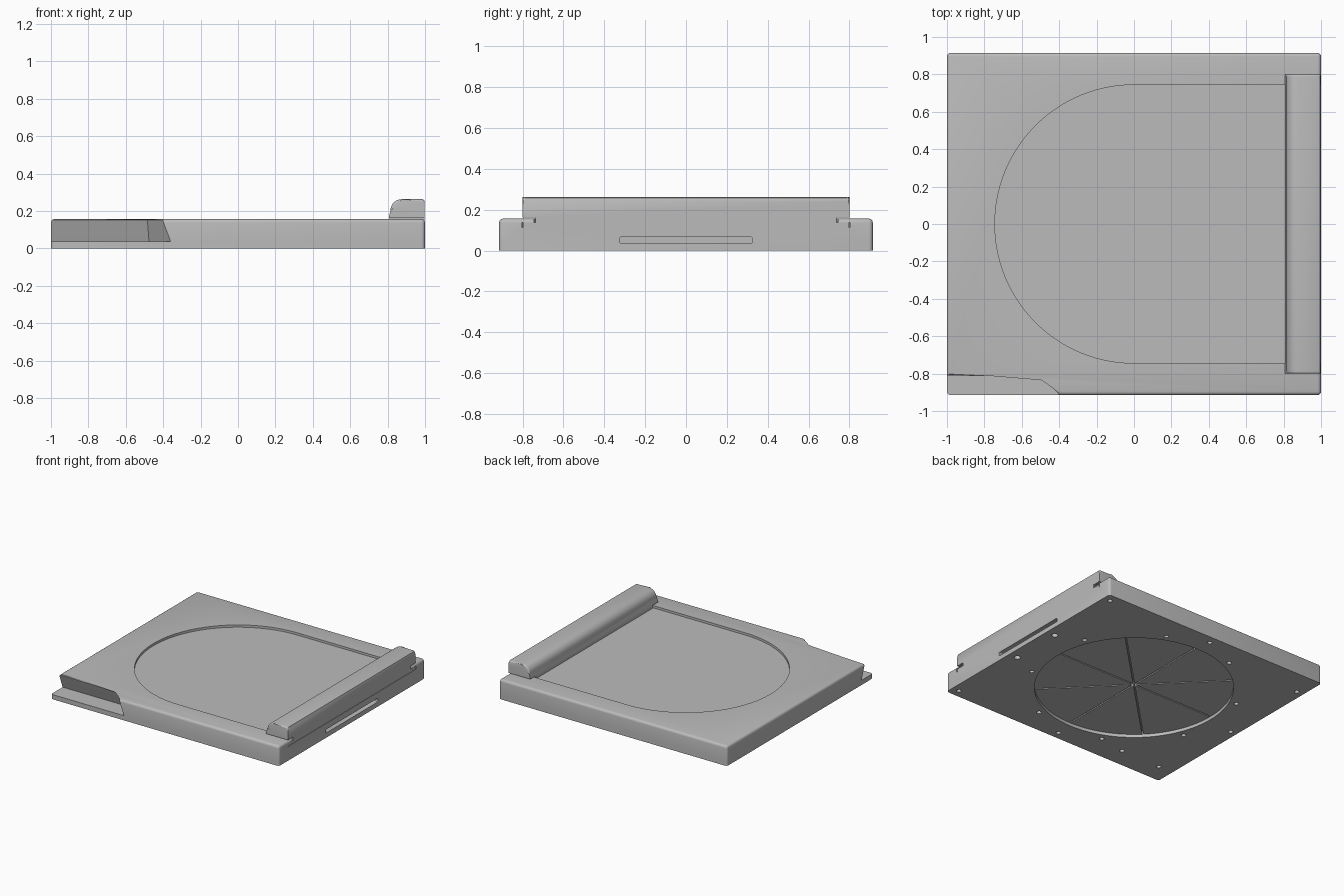
import bpy, bmesh
from math import sin, cos, pi, radians
from mathutils import Matrix

if "Cube" in bpy.data.objects:
    bpy.data.objects.remove(bpy.data.objects["Cube"], do_unlink=True)

grey = bpy.data.materials.new("plain_grey")
grey.use_nodes = True
grey.diffuse_color = (0.5, 0.5, 0.5, 1)
grey.node_tree.nodes["Principled BSDF"].inputs["Base Color"].default_value = (0.5, 0.5, 0.5, 1)

HALF_Y, TOP, LEDGE = 0.915, 0.157, 0.037


def loft(name, low, high, z0, z1, bevel_rule=None, size=0.02):
    """Solid between two outlines, with chosen edges rounded."""
    bm = bmesh.new()
    a = [bm.verts.new((x, y, z0)) for x, y in low]
    b = [bm.verts.new((x, y, z1)) for x, y in high]
    bm.faces.new(a[::-1])
    bm.faces.new(b)
    n = len(a)
    for i in range(n):
        j = (i + 1) % n
        bm.faces.new((a[i], a[j], b[j], b[i]))
    if bevel_rule:
        edges = [e for e in bm.edges if bevel_rule(*(v.co for v in e.verts))]
        bmesh.ops.bevel(bm, geom=edges, offset=size, segments=4, profile=0.5, affect='EDGES')
    bmesh.ops.recalc_face_normals(bm, faces=bm.faces)
    mesh = bpy.data.meshes.new(name)
    bm.to_mesh(mesh)
    bm.free()
    mesh.materials.append(grey)
    obj = bpy.data.objects.new(name, mesh)
    bpy.context.collection.objects.link(obj)
    return obj


def prism(name, pts, z0, z1):
    return loft(name, pts, pts, z0, z1)


def rect(x0, x1, y0, y1):
    return [(x0, y0), (x1, y0), (x1, y1), (x0, y1)]


def circle(r, n, cx=0, cy=0):
    return [(cx + r * cos(2 * pi * i / n), cy + r * sin(2 * pi * i / n)) for i in range(n)]


def arch(r, end):
    """Half circle towards -x with straight sides running to x = end."""
    arc = [(r * cos(pi / 2 + pi * i / 64), r * sin(pi / 2 + pi * i / 64)) for i in range(65)]
    return arc + [(end, -r), (end, r)]


def combine(target, other, operation):
    mod = target.modifiers.new(operation.lower(), 'BOOLEAN')
    mod.operation, mod.solver, mod.object = operation, 'EXACT', other
    bpy.context.view_layer.objects.active = target
    bpy.ops.object.modifier_apply(modifier=mod.name)
    bpy.data.objects.remove(other, do_unlink=True)


def smooth(obj):
    bpy.ops.object.select_all(action='DESELECT')
    obj.select_set(True)
    bpy.context.view_layer.objects.active = obj
    bpy.ops.object.shade_smooth_by_angle(angle=radians(35))


def square_corner(p, q):
    upright = abs(p.x - q.x) < 1e-4 and abs(p.y - q.y) < 1e-4
    return upright and abs(p.x) > 0.99 and abs(p.y) > 0.9


# Housing: bottom ledge slab plus upper body with an undercut front corner
slab = rect(-1, 1, -HALF_Y, HALF_Y)
housing = loft("housing", slab, slab, 0, LEDGE, square_corner)
shared = [(1, -HALF_Y), (1, HALF_Y), (-1, HALF_Y)]
upper = loft("upper_body",
             [(-1, -0.77), (-0.476, -0.77), (-0.36, -HALF_Y)] + shared,
             [(-1, -0.815), (-0.485, -0.815), (-0.405, -HALF_Y)] + shared,
             LEDGE, TOP,
             lambda p, q: square_corner(p, q) or min(p.z, q.z) > TOP - 0.001)
combine(housing, upper, 'UNION')

# Channel for the slide, with an overhanging lip
combine(housing, prism("groove", arch(0.802, 1.2), 0.113, 0.139), 'DIFFERENCE')
combine(housing, prism("opening", arch(0.744, 1.2), 0.125, 0.3), 'DIFFERENCE')

# Round recess underneath, split into eight petals by thin slits
combine(housing, prism("recess", circle(0.72, 96), -0.1, 0.025), 'DIFFERENCE')
for k in range(4):
    slit = prism("slit", rect(-0.715, 0.715, -0.005, 0.005), 0.01, 0.05)
    slit.data.transform(Matrix.Rotation(k * pi / 4, 4, 'Z'))
    combine(housing, slit, 'DIFFERENCE')
combine(housing, prism("centre_hole", circle(0.03, 16), 0.01, 0.052), 'DIFFERENCE')

# Screw holes: a ring, the corners and edges, and two larger ones
ring = circle(0.775, 8)
turn = pi / 8
holes = [(x * cos(turn) - y * sin(turn), x * sin(turn) + y * cos(turn), 0.018) for x, y in ring]
holes += [(x, y, 0.018) for x, y in ((0.94, 0.85), (0.94, -0.85), (-0.94, 0.71), (-0.87, -0.76),
                                     (0, 0.85), (0, -0.85), (-0.945, -0.04), (-0.52, -0.755))]
holes += [(0.925, 0.21, 0.024), (0.925, -0.21, 0.024)]
for x, y, r in holes:
    combine(housing, prism("hole", circle(r, 14, x, y), -0.1, 0.03), 'DIFFERENCE')

# Slot in the end face
slot = loft("slot", rect(0.94, 1.1, -0.325, 0.325), rect(0.94, 1.1, -0.325, 0.325), 0.037, 0.066,
            lambda p, q: abs(p.x - q.x) > 0.1, 0.006)
combine(housing, slot, 'DIFFERENCE')
smooth(housing)

# Slide plate running in the channel
plate = prism("slide_plate", arch(0.798, 0.998), 0.114, 0.137)
smooth(plate)

# Handle bar on the slide: profile drawn in x and z, extruded along y
profile = [(0.806, 0.163), (0.998, 0.163), (0.998, 0.25), (0.994, 0.259), (0.985, 0.263)]
profile += [(0.875 - 0.06 * sin(t * pi / 16), 0.203 + 0.06 * cos(t * pi / 16)) for t in range(9)]
handle = loft("handle", profile, profile, -0.8, 0.8,
              lambda p, q: abs(p.z - q.z) < 1e-4 and min(p.y, q.y) > 0.2, 0.012)
handle.data.transform(Matrix.Rotation(pi / 2, 4, 'X'))
smooth(handle)

# Neck joining the handle to the plate
neck = prism("handle_neck", rect(0.81, 0.998, -0.736, 0.736), 0.13, 0.17)
smooth(neck)
